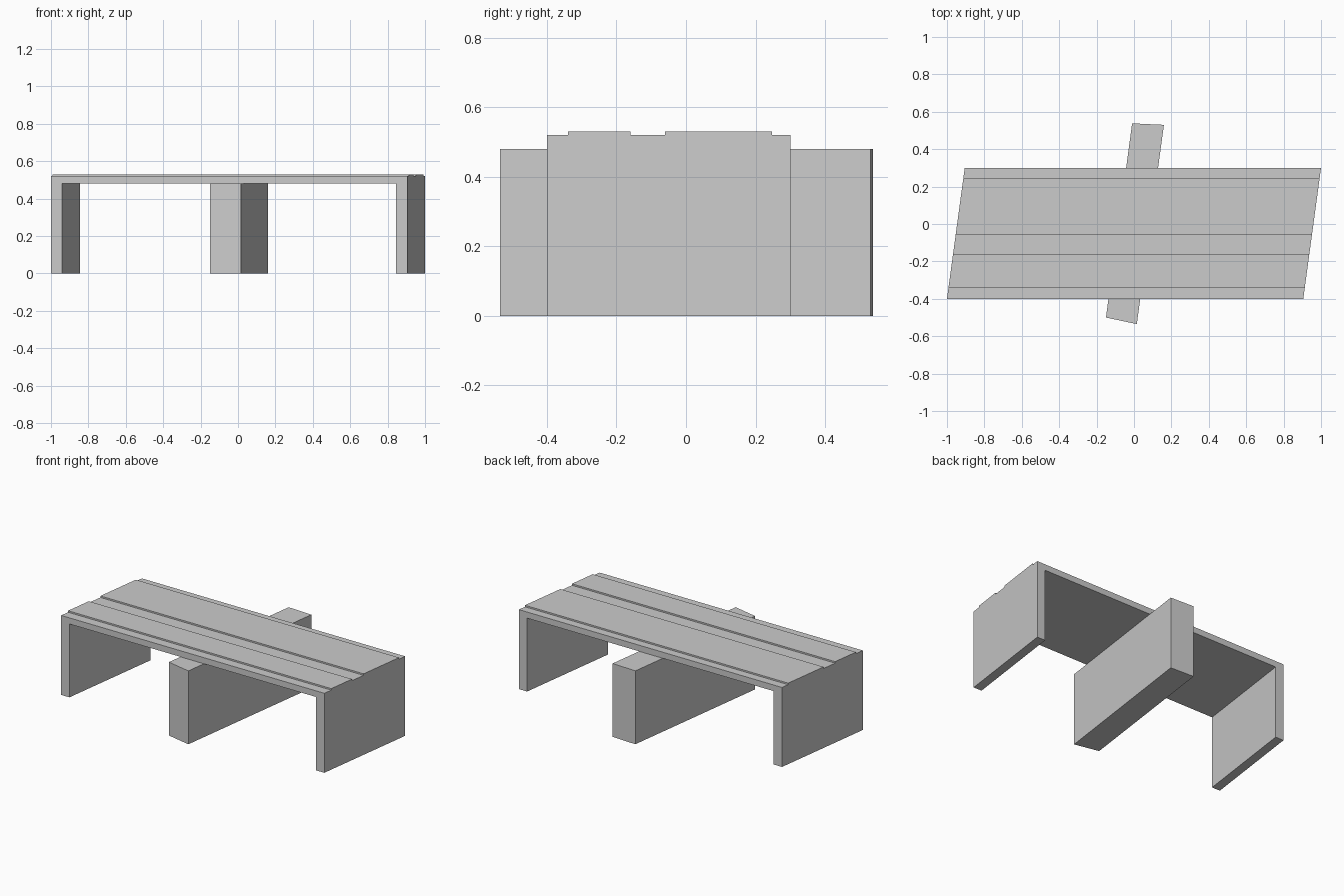
import bpy, bmesh

if "Cube" in bpy.data.objects:
    bpy.data.objects.remove(bpy.data.objects["Cube"])

SKEW = 0.095 / 0.7          # sideways shift of the bridge per unit of y
FRONT, BACK = -0.40, 0.30   # long edges of the deck


def prism(name, base, offset_per_point):
    """Solid between a base polygon and its copy moved by a vector."""
    bm = bmesh.new()
    a = [bm.verts.new(p) for p in base]
    b = [bm.verts.new([c + d for c, d in zip(p, offset_per_point)]) for p in base]
    bm.faces.new(a)
    bm.faces.new(b[::-1])
    for i in range(len(a)):
        j = (i + 1) % len(a)
        bm.faces.new((a[j], a[i], b[i], b[j]))
    bmesh.ops.recalc_face_normals(bm, faces=bm.faces)
    mesh = bpy.data.meshes.new(name)
    bm.to_mesh(mesh)
    bm.free()
    obj = bpy.data.objects.new(name, mesh)
    bpy.context.collection.objects.link(obj)
    return obj


def skewed(name, profile, y0, y1):
    """Extrude an (x, z) profile along the skewed bridge direction."""
    shift = (y0 - FRONT) * SKEW
    base = [(x + shift, y0, z) for x, z in profile]
    return prism(name, base, ((y1 - y0) * SKEW, y1 - y0, 0))


# deck with both end walls, one continuous U-shaped section
L, R, T = -1.0, 0.905, 0.06
skewed("deck_and_end_walls",
       [(L, 0), (L + T, 0), (L + T, 0.48), (R - T, 0.48),
        (R - T, 0), (R, 0), (R, 0.52), (L, 0.52)], FRONT, BACK)

# raised strips running along the deck
for name, y0, y1 in (("front_raised_strip", -0.34, -0.16),
                     ("back_raised_strip", -0.06, 0.247)):
    skewed(name, [(L, 0.52), (R, 0.52), (R, 0.53), (L, 0.53)], y0, y1)

# central pier, longer than the deck is wide
prism("middle_pier",
      [(-0.15, -0.50, 0), (0.015, -0.535, 0), (0.16, 0.53, 0), (-0.01, 0.538, 0)],
      (0, 0, 0.48))
